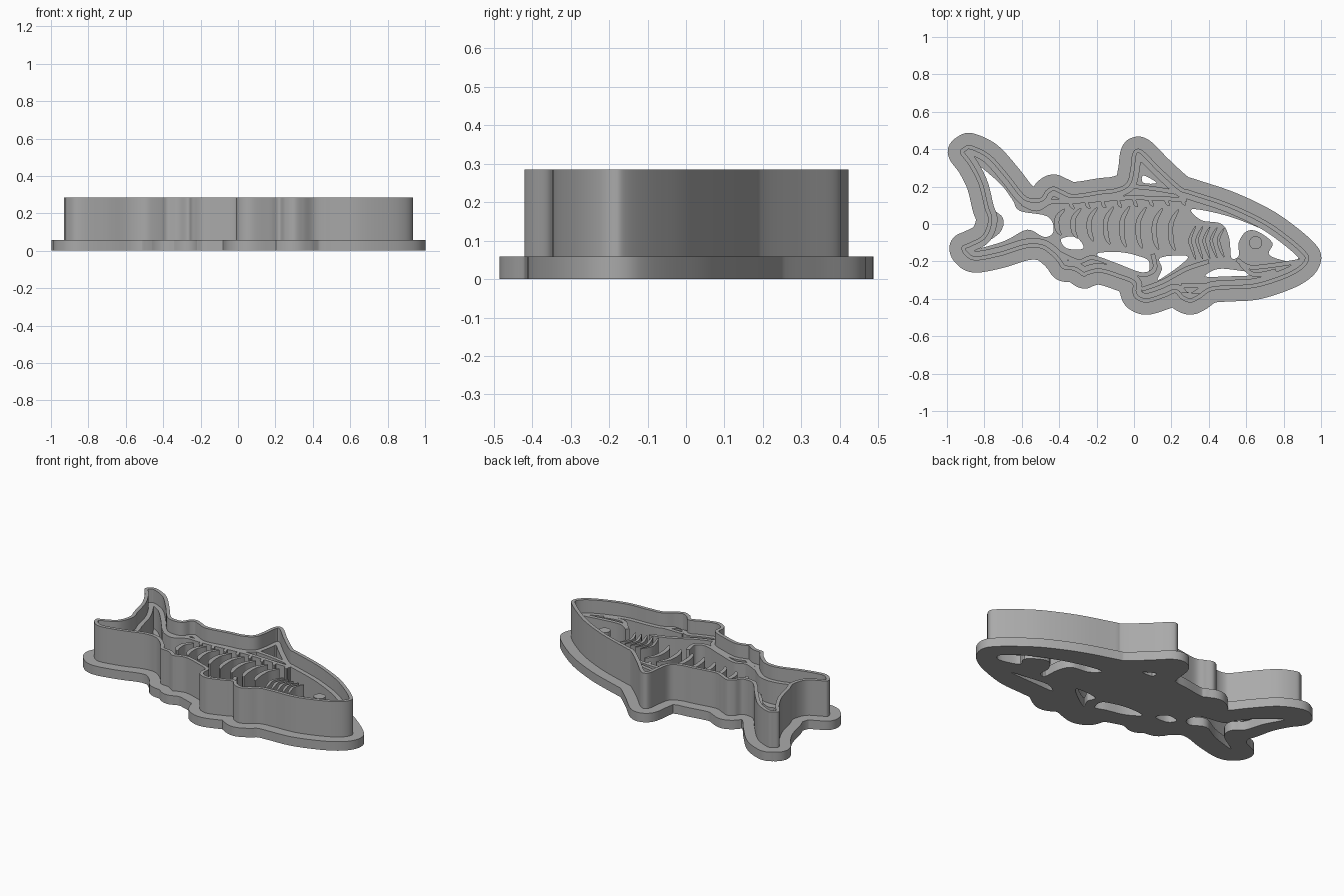
import bpy, bmesh, math
from mathutils import Vector

cube = bpy.data.objects.get("Cube")
if cube:
    bpy.data.objects.remove(cube, do_unlink=True)

BASE_TOP, STAMP_TOP, WALL_TOP = 0.058, 0.2, 0.285

grey = bpy.data.materials.new("plain grey")
grey.use_nodes = True
shade = (0.4, 0.4, 0.4, 1)
grey.diffuse_color = shade
grey.node_tree.nodes["Principled BSDF"].inputs["Base Color"].default_value = shade


def smooth_path(points, closed=True, steps=8):
    """Catmull-Rom path through points given in hundredths."""
    pts = [Vector(p) / 100 for p in points]
    n = len(pts)
    at = (lambda i: pts[i % n]) if closed else (lambda i: pts[max(0, min(n - 1, i))])
    path = []
    for i in range(n if closed else n - 1):
        a, b, c, d = (at(i + k) for k in (-1, 0, 1, 2))
        for s in range(steps):
            t = s / steps
            path.append(b + (c - a) * t / 2 + (a - b * 2.5 + c * 2 - d / 2) * t * t
                        + (b * 1.5 - c * 1.5 + (d - a) / 2) * t ** 3)
    if not closed:
        path.append(pts[-1])
    return path


def offset(path, distance):
    """Parallel loop, outward when positive, with crossing points dropped."""
    n = len(path)
    result = []
    for i, p in enumerate(path):
        along = (path[(i + 1) % n] - path[i - 1]).normalized()
        q = p + Vector((-along.y, along.x)) * distance
        if min((q - r).length for r in path) > abs(distance) * 0.985:
            result.append(q)
    return result


def stroke(points, width, taper=False):
    """Closed outline of a line drawn along the points."""
    path = smooth_path(points, closed=False, steps=6)
    last = len(path) - 1
    left, right = [], []
    for i, p in enumerate(path):
        along = (path[min(i + 1, last)] - path[max(i - 1, 0)]).normalized()
        half = width / 2
        if taper:
            half *= max(0.25, math.sin(math.pi * i / last) ** 0.5)
        side = Vector((-along.y, along.x)) * half
        left.append(p + side)
        right.append(p - side)
    return left + right[::-1]


def plate(name, loops, bottom, top):
    """Extruded flat shape; inner loops become holes."""
    curve = bpy.data.curves.new(name, "CURVE")
    curve.dimensions = "2D"
    curve.fill_mode = "BOTH"
    curve.extrude = (top - bottom) / 2
    for loop in loops:
        spline = curve.splines.new("POLY")
        spline.points.add(len(loop) - 1)
        for point, p in zip(spline.points, loop):
            point.co = (p.x, p.y, 0, 1)
        spline.use_cyclic_u = True
    obj = bpy.data.objects.new(name, curve)
    bpy.context.collection.objects.link(obj)
    obj.location.z = (top + bottom) / 2
    bpy.ops.object.select_all(action="DESELECT")
    obj.select_set(True)
    bpy.context.view_layer.objects.active = obj
    bpy.ops.object.convert(target="MESH")
    obj = bpy.context.view_layer.objects.active
    bm = bmesh.new()
    bm.from_mesh(obj.data)
    bmesh.ops.remove_doubles(bm, verts=bm.verts, dist=0.0001)
    bmesh.ops.recalc_face_normals(bm, faces=bm.faces)
    bm.to_mesh(obj.data)
    bm.free()
    obj.data.materials.clear()
    obj.data.materials.append(grey)
    bpy.ops.object.shade_smooth_by_angle(angle=math.radians(30))
    return obj


# Fish silhouette, clockwise from the upper tail tip
back = [(-93, 38), (-91, 41), (-87, 42), (-77, 37), (-67, 26), (-60, 17), (-56, 14),
        (-50, 14), (-47, 18), (-43, 20), (-38, 18), (-32, 16), (-18, 18), (-10, 19),
        (-4, 22), (-2, 29), (-1, 37), (1, 40), (5, 39), (14, 30), (25, 20), (30, 18),
        (51, 11), (70, 2), (83, -7), (92, -15), (93.5, -19)]
belly = [(90, -24), (81, -29), (65, -34), (49, -35), (41, -36), (35, -40), (30, -42),
         (25, -40), (22, -37), (17, -39), (7, -42), (1, -40), (-1, -36), (-1, -32),
         (-8, -29), (-18, -26), (-24, -27), (-27, -28), (-32, -25), (-38, -24),
         (-41, -20), (-45, -16), (-50, -13), (-58, -13), (-71, -17), (-85, -19.5),
         (-91, -16), (-92, -12), (-88, -10), (-81, -6), (-78, 2), (-80, 9), (-83, 21),
         (-88, 31)]
outline = smooth_path(back + belly)
wall_inside = offset(outline, -0.022)

# Openings through the base
tail_hole = [(-86, 33), (-72, 22), (-65, 13), (-61, 7), (-46, 4), (-43, -4), (-48, -7),
             (-57, -3), (-69, -9), (-84, -13), (-72, -5), (-70, 3), (-76, 9), (-80, 21)]
head_hole = [(31, 8), (51, 4), (73, -5), (87, -15), (86, -20), (78, -19), (72, -16),
             (74, -10), (66, -4), (60, -4), (56, -10), (56, -17), (52, -18), (51, -8),
             (47, 0), (36, 2)]
fin_hole = [(5, 26), (12, 22), (5, 22)]
jaw_hole = [(38, -28), (45, -24), (57, -25), (70, -27), (50, -28)]
chest_hole = [(14, -18), (28, -17), (26, -21), (13, -30), (15, -24)]
rear_hole = [(-39, -8), (-31, -7), (-27, -13), (-36, -13)]
belly_hole = [(-20, -16), (-8, -15), (2, -17), (8, -20), (7, -27), (0, -25), (-12, -22)]
holes = [tail_hole, head_hole, fin_hole, jaw_hole, chest_hole, rear_hole, belly_hole]

# Base flange, cutting wall and stamped border
plate("base_flange", [offset(outline, 0.065)] + [smooth_path(h, steps=4) for h in holes],
      0, BASE_TOP)
plate("cutting_wall", [outline, wall_inside], BASE_TOP, WALL_TOP)
plate("stamp_border", [wall_inside, offset(outline, -0.05)], BASE_TOP, STAMP_TOP)

# Ribs along the body
ribs = []
for i in range(8):
    x, y, half = -40 + i * 8.7, 1 - i * 0.6, 7 + min(i, 4)
    ribs.append(stroke([(x + 3, y + half), (x - 1, y + half / 3),
                        (x - 1, y - half / 2), (x + 1, y - half)], 0.028, True))
plate("ribs", ribs, BASE_TOP, STAMP_TOP)

# Gill slits behind the head
gills = []
for i in range(5):
    x, half = 31 + i * 3.8, 9 - i * 0.3
    gills.append(stroke([(x + 2, -10 + half), (x - 1, -8), (x, -13), (x + 2, -10 - half)],
                        0.018, True))
plate("gills", gills, BASE_TOP, STAMP_TOP)

# Short notches hanging from the back
notches = []
for i in range(8):
    x, y = -34 + i * 8.5, 13 + i * 0.3
    notches.append(stroke([(x, y), (x + 0.5, y - 3), (x + 2, y - 5)], 0.02, True))
plate("back_notches", notches, BASE_TOP, STAMP_TOP)

# Raised drawing lines
lines = {
    "back_line": [(-60, 11), (-52, 8), (-44, 12), (-34, 12), (-18, 13), (0, 14), (28, 13)],
    "dorsal_fin_line": [(0, 20), (10, 19), (22, 17)],
    "belly_line": [(-41, -15), (-30, -20), (-22, -18), (-10, -22), (4, -27), (11, -24),
                   (10, -16)],
    "side_fin_line": [(4, -35), (15, -31), (28, -24), (40, -20)],
    "lower_fin_line": [(25, -33), (32, -33), (40, -33)],
    "mouth_line": [(55, -19), (62, -23), (75, -22), (88, -20)],
    "jaw_line": [(57, -21), (64, -27), (76, -25)],
}
for name, points in lines.items():
    plate(name, [stroke(points, 0.024)], BASE_TOP, STAMP_TOP)

# Eye
circle = [Vector((0.65 + 0.035 * math.cos(a), -0.1 + 0.035 * math.sin(a)))
          for a in (math.tau * i / 24 for i in range(24))]
plate("eye", [circle], BASE_TOP, STAMP_TOP)
